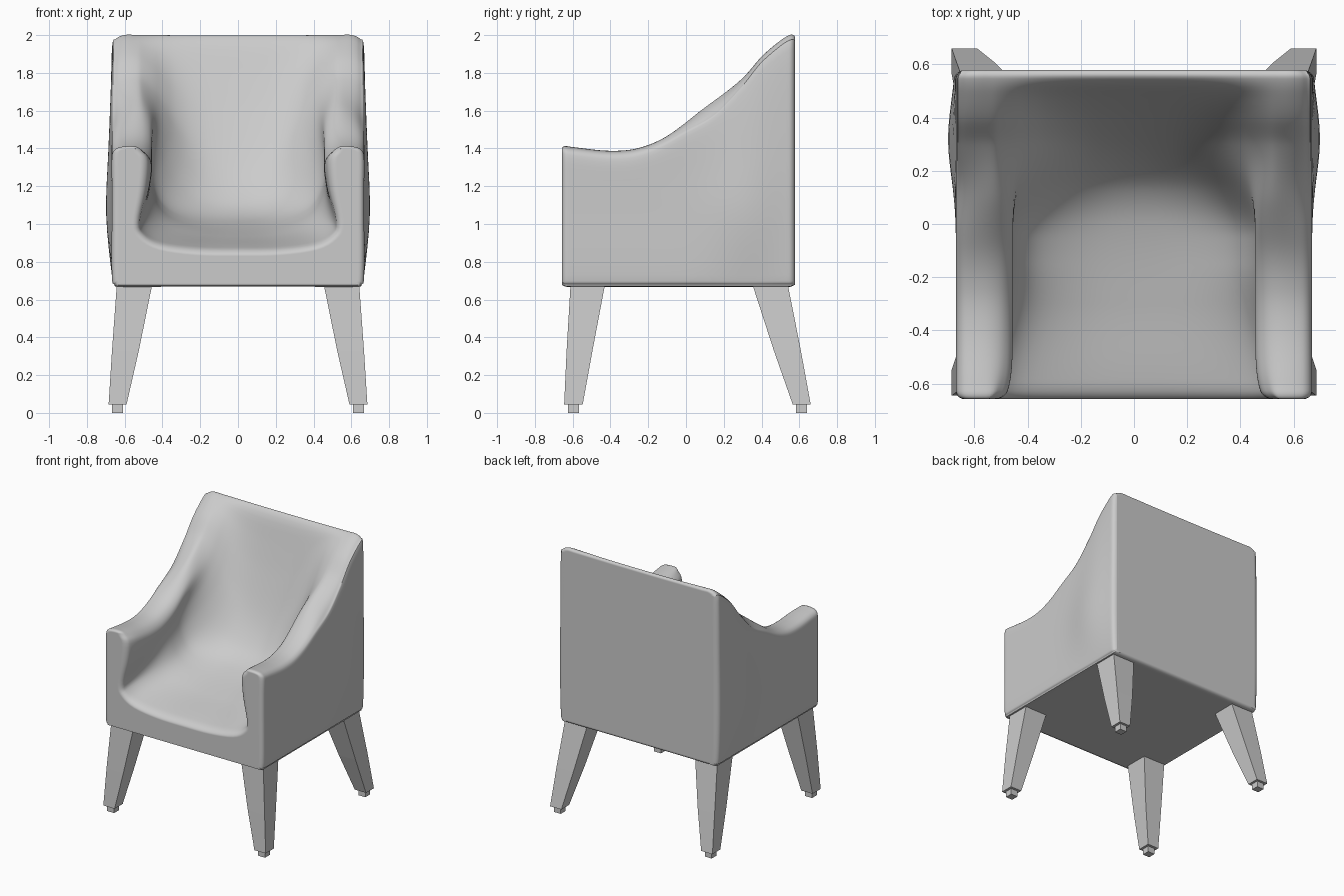
import bpy, bmesh, math
from mathutils import Vector

if "Cube" in bpy.data.objects:
    bpy.data.objects.remove(bpy.data.objects["Cube"])


def material(name, v):
    m = bpy.data.materials.new(name)
    m.diffuse_color = (v, v, v, 1)
    m.use_nodes = True
    m.node_tree.nodes["Principled BSDF"].inputs["Base Color"].default_value = m.diffuse_color
    return m


GREY = material("soft grey", 0.6)


def curve(p, q, r, s, t):
    """Catmull-Rom point between q and r."""
    return 0.5 * (2 * q + (r - p) * t + (2 * p - 5 * q + 4 * r - s) * t * t
                  + (3 * q - p - 3 * r + s) * t ** 3)


def lookup(keys, y):
    """Smooth height along a side profile, keys are (y, z)."""
    n = len(keys)

    def slope(i):
        a, b = keys[max(i - 1, 0)], keys[min(i + 1, n - 1)]
        return (b[1] - a[1]) / (b[0] - a[0])
    y = min(max(y, keys[0][0]), keys[-1][0])
    i = max(k for k in range(n - 1) if keys[k][0] <= y)
    (y0, z0), (y1, z1) = keys[i], keys[i + 1]
    h = y1 - y0
    t = (y - y0) / h
    return ((2 * t ** 3 - 3 * t * t + 1) * z0 + (t ** 3 - 2 * t * t + t) * h * slope(i)
            + (3 * t * t - 2 * t ** 3) * z1 + (t ** 3 - t * t) * h * slope(i + 1))


def smooth(y, lo, hi):
    t = min(max((y - lo) / (hi - lo), 0), 1)
    return t * t * (3 - 2 * t)


def mix(u, v, w):
    return [tuple(p + (q - p) * w for p, q in zip(a, b)) for a, b in zip(u, v)]


def make(name, verts, faces):
    bm = bmesh.new()
    vs = [bm.verts.new(v) for v in verts]
    for f in faces:
        bm.faces.new([vs[i] for i in f])
    bmesh.ops.recalc_face_normals(bm, faces=bm.faces)
    me = bpy.data.meshes.new(name)
    bm.to_mesh(me)
    bm.free()
    me.materials.append(GREY)
    ob = bpy.data.objects.new(name, me)
    bpy.context.collection.objects.link(ob)
    return ob


def loft(name, rings):
    n = len(rings[0])
    faces = [(k * n + i, k * n + (i + 1) % n, (k + 1) * n + (i + 1) % n, (k + 1) * n + i)
             for k in range(len(rings) - 1) for i in range(n)]
    faces += [tuple(range(n)), tuple(range(len(rings) * n - n, len(rings) * n))]
    return make(name, [v for r in rings for v in r], faces)


# Side profiles: arm rim and seat/back centre line
RIM = [(-.66, 1.415), (-.6, 1.405), (-.4, 1.385), (-.25, 1.4), (-.1, 1.465), (.1, 1.625),
       (.3, 1.775), (.4, 1.885), (.5, 1.97), (.55, 2.0), (.58, 2.008)]
SEAT = [(-.66, .85), (-.6, .875), (-.3, .935), (0, 1.015), (.13, 1.085), (.22, 1.19),
        (.3, 1.335), (.4, 1.585), (.47, 1.79), (.52, 1.945), (.55, 1.993), (.58, 2.006)]


def section(y, inset):
    a, s = lookup(RIM, y), lookup(SEAT, y)
    d = a - s
    b = .03 * math.exp(-((y - .32) / .2) ** 2)
    g = .06 * math.exp(-((y - .14) / .15) ** 2)      # wing rim slopes outward
    e = .035 * math.exp(-(y + .66) / .06)            # arm tips are rounded
    c = smooth(y, .2, .5)                            # softer top corners at the back
    outer = [(.35, .668), (.62, .668), (.655, .68), (.668, .73), (.668 + b, 1.05),
             (.668 + b * .6, 1.05 + (a - g - 1.1) * .5), (.668, a - g - .06 - .02 * c),
             (.652 - .004 * c, a - g - .016 - .006 * c), (.61 - .01 * c, a - .6 * g), (.54, a - .15 * g)]
    arm = [(.485 + e, a - .025), (.455 + e, a - .08), (.47 + e * .8, a - .42 * d), (.515 + e * .3, s + .27 * d),
           (.5, s + .15 * d), (.41, s + .055 * d), (.22, s + .007 * d)]
    bowl = [(.485, a - .025), (.455, a - .08), (.465, a - .38 * d), (.45, a - .6 * d),
            (.4, s + .21 * d), (.31, s + .09 * d), (.17, s + .017 * d)]
    scoop = [(.5, a - .05 * d), (.445, a - .18 * d), (.39, a - .37 * d), (.33, a - .58 * d),
             (.26, a - .77 * d), (.18, a - .91 * d), (.09, a - .98 * d)]
    inner = mix(mix(arm, bowl, smooth(y, -.65, -.15)), scoop, smooth(y, -.05, .3))
    right = outer + inner
    keys = [(0, .668)] + right + [(0, s)] + [(-x, z) for x, z in reversed(right)]
    keys = [Vector(k) for k in keys]
    n = len(keys)
    pts = [curve(keys[i - 1], keys[i], keys[(i + 1) % n], keys[(i + 2) % n], j / 4)
           for i in range(n) for j in range(4)]
    m = len(pts)
    ring = []
    for i, p in enumerate(pts):
        t = (pts[(i + 1) % m] - pts[i - 1]).normalized()
        q = p + Vector((-t.y, t.x * .6)) * inset
        ring.append((q.x, y, q.y))
    return ring


# Upholstered shell, with rounded front and back edges
R = .03
stations = [(-.657, R + .006)]
for k in range(6):
    t = k / 5 * math.pi / 2
    stations.append((-.657 + R * (1 - math.cos(t)), R * (1 - math.sin(t))))
stations += [(-.627 + (.545 + .627) * k / 76, 0) for k in range(1, 77)]
for k in range(1, 7):
    t = k / 6 * math.pi / 2
    stations.append((.545 + .033 * math.sin(t), .038 * (1 - math.cos(t))))
stations.append((.578, .044))
shell = loft("upholstered_shell", [section(y, i) for y, i in stations])
bpy.context.view_layer.objects.active = shell
shell.select_set(True)
bpy.ops.object.shade_smooth_by_angle(angle=math.radians(50))


def rect(x0, x1, y0, y1, z):
    return [(x0, y0, z), (x1, y0, z), (x1, y1, z), (x0, y1, z)]


# Splayed tapered legs with small foot pads
LEGS = {"front": [(.45, .64, -.61, -.425, .70), (.525, .667, -.632, -.495, .33), (.59, .685, -.645, -.547, .045)],
        "back": [(.45, .64, .345, .535, .70), (.525, .667, .465, .608, .33), (.59, .685, .565, .66, .045)]}
for place, secs in LEGS.items():
    for side, sx in (("right", 1), ("left", -1)):
        rings = [rect(sx * a, sx * b, c, d, z) for a, b, c, d, z in secs]
        loft(f"{place}_{side}_leg", rings)
        x, y = sx * .637, (secs[2][2] + secs[2][3]) / 2
        loft(f"{place}_{side}_foot", [rect(x - .029, x + .029, y - .029, y + .029, z)
                                      for z in (.06, 0)])
